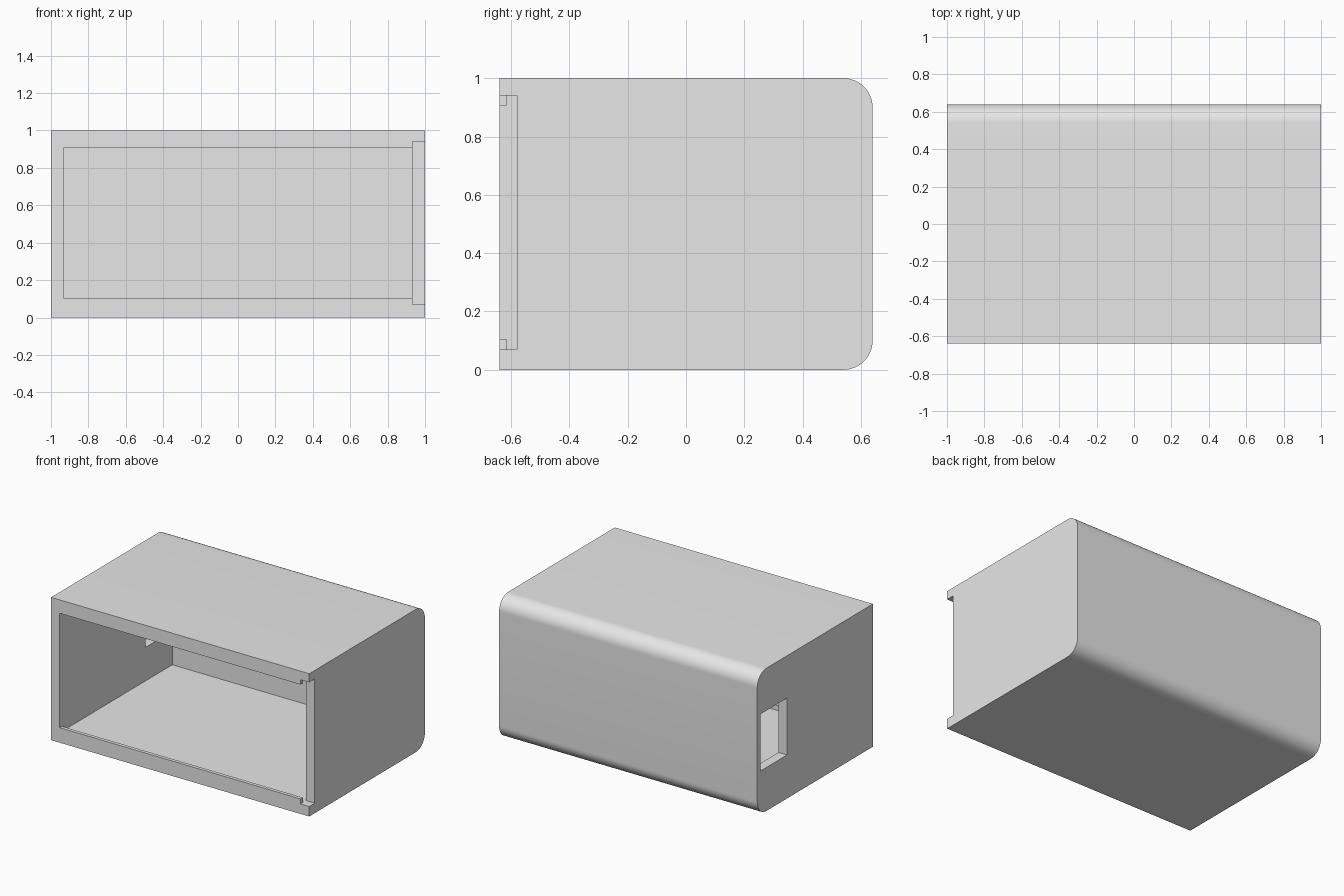
import bpy, bmesh, math

old = bpy.data.objects.get("Cube")
if old:
    bpy.data.objects.remove(old, do_unlink=True)

grey = bpy.data.materials.new("light_grey")
grey.use_nodes = True
colour = (0.8, 0.8, 0.8, 1)
grey.diffuse_color = colour
grey.node_tree.nodes["Principled BSDF"].inputs["Base Color"].default_value = colour

# Main dimensions
HALF_X, HALF_Y, HEIGHT, RADIUS = 1.0, 0.64, 1.0, 0.1
INNER_X, INNER_BACK = 0.933, 0.605      # inner side and back walls
FLOOR, CEILING = 0.07, 0.94             # cavity and lid channel
LIP_Y, CHANNEL_Y = -0.615, -0.58        # back of front lip, back of lid channel


def add_object(name, bm):
    bmesh.ops.recalc_face_normals(bm, faces=bm.faces)
    mesh = bpy.data.meshes.new(name)
    bm.to_mesh(mesh)
    bm.free()
    mesh.materials.append(grey)
    obj = bpy.data.objects.new(name, mesh)
    bpy.context.collection.objects.link(obj)
    return obj


def box(name, x, y, z):
    bm = bmesh.new()
    bmesh.ops.create_cube(bm, size=1)
    for v in bm.verts:
        v.co = [lo + (c + 0.5) * (hi - lo) for c, (lo, hi) in zip(v.co, (x, y, z))]
    return add_object(name, bm)


def cut(target, name, x, y, z):
    cutter = box(name, x, y, z)
    cutter.hide_render = True
    mod = target.modifiers.new(name, "BOOLEAN")
    mod.operation, mod.solver, mod.object = "DIFFERENCE", "EXACT", cutter
    bpy.ops.object.modifier_apply(modifier=mod.name)
    bpy.data.objects.remove(cutter, do_unlink=True)


# Outer shell: side profile with two rounded back corners, extruded along x
profile = [(-HALF_Y, HEIGHT), (-HALF_Y, 0)]
for centre_z, start in ((RADIUS, -90), (HEIGHT - RADIUS, 0)):
    for i in range(17):
        a = math.radians(start + 90 * i / 16)
        profile.append((HALF_Y - RADIUS + RADIUS * math.cos(a),
                        centre_z + RADIUS * math.sin(a)))
bm = bmesh.new()
face = bm.faces.new([bm.verts.new((-HALF_X, y, z)) for y, z in profile])
swept = bmesh.ops.extrude_face_region(bm, geom=[face], use_keep_orig=True)
side = [g for g in swept["geom"] if isinstance(g, bmesh.types.BMVert)]
bmesh.ops.translate(bm, verts=side, vec=(2 * HALF_X, 0, 0))
shell = add_object("enclosure_shell", bm)
bpy.ops.object.select_all(action="DESELECT")
bpy.context.view_layer.objects.active = shell
shell.select_set(True)

# Hollow, front opening, lid entry notch and side port
wide = (-INNER_X, INNER_X)
cut(shell, "cavity", wide, (LIP_Y, INNER_BACK), (FLOOR, CEILING))
cut(shell, "front_opening", wide, (-0.8, -0.5), (0.105, 0.906))
cut(shell, "lid_notch", (INNER_X, 1.2), (-0.8, CHANNEL_Y), (FLOOR, CEILING))
cut(shell, "side_port", (-1.2, -0.8), (0.31, INNER_BACK), (0.305, 0.703))

bpy.ops.object.shade_smooth_by_angle(angle=math.radians(30))
